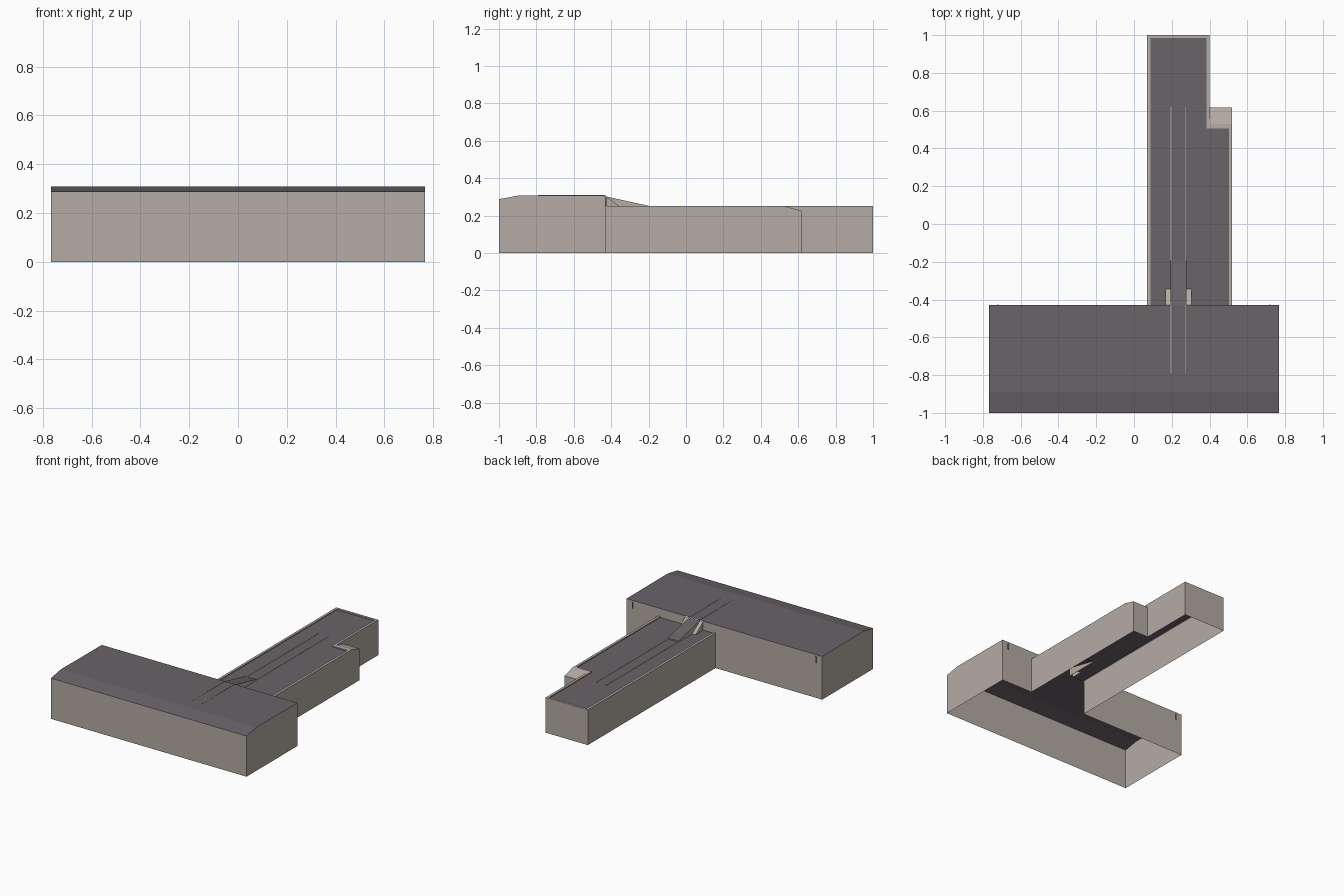
import bpy, bmesh

if "Cube" in bpy.data.objects:
    bpy.data.objects.remove(bpy.data.objects["Cube"])


def material(name, color):
    m = bpy.data.materials.new(name)
    m.diffuse_color = color
    m.use_nodes = True
    m.node_tree.nodes["Principled BSDF"].inputs["Base Color"].default_value = m.diffuse_color
    return m


STONE = material("stone", (0.46, 0.41, 0.37, 1))
ROOF = material("roofing", (0.14, 0.125, 0.14, 1))


def surface(name, faces, mat):
    """One object from a list of polygons, each a list of points."""
    bm = bmesh.new()
    for pts in faces:
        bm.faces.new([bm.verts.new(p) for p in pts])
    bmesh.ops.remove_doubles(bm, verts=bm.verts[:], dist=1e-5)
    bmesh.ops.recalc_face_normals(bm, faces=bm.faces[:])
    # open roof sheets should face upwards
    if sum(f.normal.z * f.calc_area() for f in bm.faces) < 0:
        bmesh.ops.reverse_faces(bm, faces=bm.faces[:])
    me = bpy.data.meshes.new(name)
    bm.to_mesh(me)
    bm.free()
    me.materials.append(mat)
    ob = bpy.data.objects.new(name, me)
    bpy.context.collection.objects.link(ob)
    return ob


def box(x0, x1, y0, y1, z0, z1):
    def ring(z):
        return [(x0, y0, z), (x1, y0, z), (x1, y1, z), (x0, y1, z)]
    a, b = ring(z0), ring(z1)
    return [a, b] + [[a[i], a[(i + 1) % 4], b[(i + 1) % 4], b[i]] for i in range(4)]


W, BACK, TOP, DECK = 0.767, -0.43, 0.25, 0.243
X0, X1, X2 = 0.07, 0.40, 0.52          # wing left, narrow right, wide right
R0, R1, CX = 0.192, 0.278, 0.235       # ramp sides and centre line
RAMP_Y, FLARE_Y, FLARE = -0.19, -0.345, 0.026
roof_profile = [(-1, 0.288), (-0.89, 0.308), (BACK, 0.306)]

# Front hall: roof sheet following the bent profile
surface("hall_roof", [[(-W, a[0], a[1]), (W, a[0], a[1]), (W, b[0], b[1]), (-W, b[0], b[1])]
                      for a, b in zip(roof_profile, roof_profile[1:])], ROOF)

# Front hall: walls, open below, with the rear wall notched for the wing
ends = [[(x, -1, 0)] + [(x, y, z) for y, z in roof_profile] + [(x, BACK, 0)]
        for x in (-W, W)]
rear = [(-W, 0), (X0, 0), (X0, DECK), (R0 - FLARE, DECK), (R0 - FLARE, 0.306),
        (-W, 0.306)]
rear2 = [(W, 0), (X2, 0), (X2, DECK), (R1 + FLARE, DECK), (R1 + FLARE, 0.306),
         (W, 0.306)]
front = [(-W, -1, 0), (W, -1, 0), (W, -1, 0.288), (-W, -1, 0.288)]
surface("hall_walls", ends + [front] + [[(x, BACK, z) for x, z in r]
                                        for r in (rear, rear2)], STONE)

# Wing: outer walls and coping, built along the stepped outline
outer = [(X0, BACK), (X0, 1), (X1, 1), (X1, 0.51), (X2, 0.51), (X2, BACK)]
inner = [(X0 + .017, BACK), (X0 + .017, .984), (X1 - .017, .984), (X1 - .017, .506),
         (X2 - .017, .506), (X2 - .017, BACK)]
walls, coping = [], []
for i in range(5):
    a, b, c, d = outer[i], outer[i + 1], inner[i + 1], inner[i]
    if i not in (2, 3):
        walls.append([(*a, 0), (*b, 0), (*b, TOP), (*a, TOP)])
    coping.append([(*a, TOP), (*b, TOP), (*c, TOP), (*d, TOP)])
    coping.append([(*d, TOP), (*c, TOP), (*c, DECK), (*d, DECK)])
walls.append([(X1, 1, 0), (X1, 0.617, 0), (X1, 0.617, 0.225), (X1, 0.53, TOP),
              (X1, 0.51, TOP), (X1, 1, TOP)])
surface("wing_walls", walls, STONE)
surface("wing_coping", coping, STONE)

# Side bay with a sloped cap at the step in the wing
E, L = 0.617, 0.225
surface("side_bay", [
    [(X2, .51, 0), (X2, E, 0), (X2, E, L), (X2, .53, TOP), (X2, .51, TOP)],
    [(X1, E, 0), (X2, E, 0), (X2, E, L), (X1, E, L)],
    [(X1, .53, TOP), (X2, .53, TOP), (X2, E, L), (X1, E, L)],
    [(X1, .51, TOP), (X2, .51, TOP), (X2, .53, TOP), (X1, .53, TOP)]], STONE)

# Wing roof deck, notched around the ramp
notch = [(R1 + FLARE, BACK), (R1 + FLARE, FLARE_Y), (R1, FLARE_Y), (R1, RAMP_Y),
         (R0, RAMP_Y), (R0, FLARE_Y), (R0 - FLARE, FLARE_Y), (R0 - FLARE, BACK)]
surface("wing_roof", [[(x, y, DECK) for x, y in inner + notch]], ROOF)

# Ramp joining the wing deck to the higher hall roof
surface("ramp", [[(R0, BACK, .303), (R1, BACK, .303), (R1, RAMP_Y, TOP), (R0, RAMP_Y, TOP)]], ROOF)
cheeks = []
for x, s in ((R0, -1), (R1, 1)):
    f = x + s * FLARE
    cheeks += [[(x, BACK, DECK), (x, BACK, .303), (x, RAMP_Y, TOP), (x, RAMP_Y, DECK)],
               [(x, BACK, .303), (f, BACK, .303), (f, FLARE_Y, DECK), (x, FLARE_Y, DECK)],
               [(f, BACK, DECK), (f, BACK, .303), (f, FLARE_Y, DECK)]]
cheeks.append([(R0, RAMP_Y, DECK), (R1, RAMP_Y, DECK), (R1, RAMP_Y, TOP), (R0, RAMP_Y, TOP)])
surface("ramp_cheeks", cheeks, STONE)

# Thin pale guide strips along both roofs
for n, x in (("left", R0 + .004), ("right", R1 - .004)):
    surface("guide_strip_" + n, box(x - .002, x + .002, -.79, BACK, .304, .309)
            + box(x - .002, x + .002, RAMP_Y, .62, DECK - .002, DECK + .003), STONE)

# Small drain spouts on the rear wall
for n, x in (("left", -.72), ("right", .72)):
    surface("drain_" + n, box(x - .003, x + .003, BACK, BACK + .004, .25, .295), ROOF)
